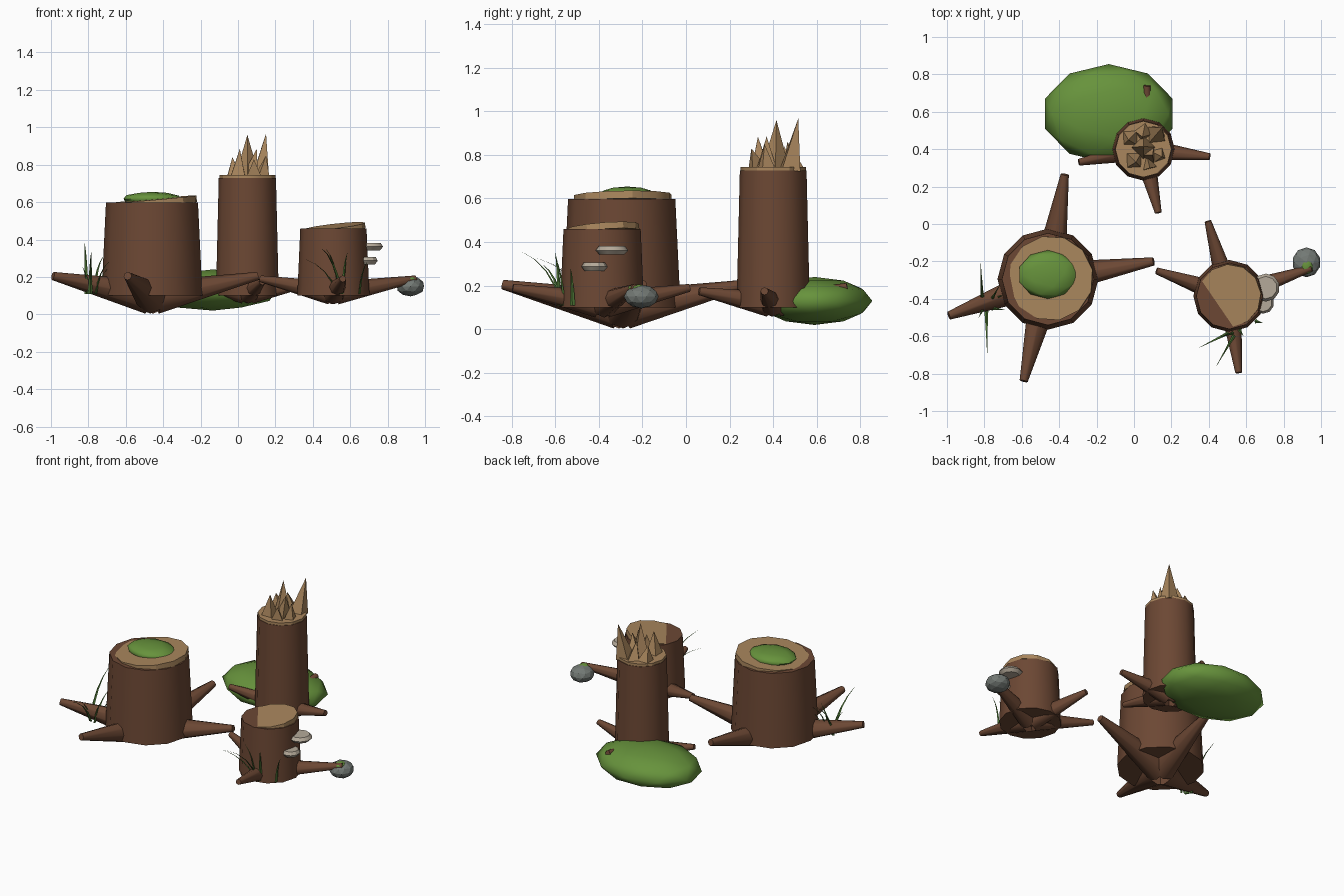
import bpy, bmesh, math
from mathutils import Vector, Matrix

if "Cube" in bpy.data.objects:
    bpy.data.objects.remove(bpy.data.objects["Cube"])


def material(name, r, g, b):
    m = bpy.data.materials.new(name)
    m.diffuse_color = (r, g, b, 1)
    m.use_nodes = True
    m.node_tree.nodes["Principled BSDF"].inputs["Base Color"].default_value = m.diffuse_color
    return m


BARK = material("bark brown", 0.15, 0.064, 0.034)
WOOD = material("cut wood", 0.40, 0.24, 0.11)
MOSS = material("moss green", 0.135, 0.29, 0.045)
ROCK = material("rock grey", 0.17, 0.19, 0.175)
FUNGUS = material("fungus tan", 0.46, 0.40, 0.32)
GRASS = material("grass green", 0.075, 0.18, 0.035)


def finish(name, bm, mat, smooth=None):
    me = bpy.data.meshes.new(name)
    bm.to_mesh(me)
    bm.free()
    me.materials.append(mat)
    ob = bpy.data.objects.new(name, me)
    bpy.context.collection.objects.link(ob)
    if smooth:
        bpy.ops.object.select_all(action='DESELECT')
        ob.select_set(True)
        bpy.context.view_layer.objects.active = ob
        bpy.ops.object.shade_smooth_by_angle(angle=math.radians(smooth))
    return ob


def cone(name, a, b, r1, r2, sides, mat, smooth=None):
    """Tapered cylinder from point a to point b."""
    a, b = Vector(a), Vector(b)
    d = b - a
    bm = bmesh.new()
    bmesh.ops.create_cone(bm, cap_ends=True, segments=sides, radius1=r1, radius2=r2, depth=d.length)
    rot = d.to_track_quat('Z', 'Y').to_matrix().to_4x4()
    bm.transform(Matrix.Translation((a + b) / 2) @ rot)
    return finish(name, bm, mat, smooth)


def blob(name, c, size, mat, level=2, smooth=None):
    bm = bmesh.new()
    bmesh.ops.create_icosphere(bm, subdivisions=level, radius=1)
    bm.transform(Matrix.Translation(c) @ Matrix.Diagonal((*size, 1)))
    return finish(name, bm, mat, smooth)


def stump(name, x, y, r1, r2, top, root_z, root_r, tip_r, tips):
    cone(name + "_trunk", (x, y, 0.1), (x, y, top), r1, r2, 12, BARK, 40)
    for i, t in enumerate(tips):
        out = (Vector((t[0] - x, t[1] - y, 0))).normalized() * 0.02
        cone(f"{name}_root_{i + 1}", (x + out.x, y + out.y, root_z), t, root_r, tip_r, 8, BARK, 50)


def cut_disc(name, c, r, thick, slope, azimuth):
    """Sawn face, rising towards the azimuth; c is the centre of its top."""
    up = Vector((-slope * math.cos(azimuth), -slope * math.sin(azimuth), 1)).normalized()
    c = Vector(c)
    cone(name, c - up * thick, c, r, r, 12, WOOD, 30)


# Wide stump with sawn top and moss
stump("wide_stump", -0.46, -0.295, 0.27, 0.246, 0.597, 0.092, 0.09, 0.022,
      [(-0.99, -0.49, 0.205), (0.105, -0.2, 0.205), (-0.37, 0.265, 0.205), (-0.59, -0.84, 0.205)])
cut_disc("wide_stump_cut", (-0.445, -0.29, 0.616), 0.228, 0.035, 0.09, 0.2)
blob("wide_stump_moss", (-0.46, -0.27, 0.618), (0.16, 0.13, 0.037), MOSS, 2, 60)

# Short stump with slanted cut
stump("short_stump", 0.51, -0.385, 0.193, 0.177, 0.46, 0.115, 0.062, 0.018,
      [(0.12, -0.25, 0.19), (0.395, 0.015, 0.19), (0.56, -0.795, 0.19), (0.95, -0.235, 0.19)])
cut_disc("short_stump_cut", (0.512, -0.383, 0.471), 0.168, 0.03, 0.14, 0.6)

# Tall broken stump
stump("tall_stump", 0.05, 0.4, 0.168, 0.153, 0.728, 0.115, 0.058, 0.018,
      [(0.405, 0.36, 0.175), (-0.295, 0.33, 0.18), (0.13, 0.06, 0.175), (0.07, 0.74, 0.195)])
cut_disc("tall_stump_break", (0.05, 0.4, 0.745), 0.15, 0.03, 0, 0)

# Splinters: base x, y, tip x, y, z, base radius, sides
for i, (bx, by, tx, ty, tz, r, n) in enumerate([
        (0.05, 0.41, 0.05, 0.415, 0.96, 0.065, 4),
        (0.12, 0.48, 0.15, 0.515, 0.967, 0.06, 4),
        (0.0, 0.34, 0.01, 0.33, 0.885, 0.055, 4),
        (-0.02, 0.46, -0.03, 0.45, 0.84, 0.055, 4),
        (0.08, 0.37, 0.10, 0.37, 0.885, 0.055, 3),
        (0.13, 0.37, 0.15, 0.36, 0.85, 0.045, 4),
        (0.08, 0.32, 0.085, 0.30, 0.83, 0.05, 3),
        (0.05, 0.49, 0.045, 0.465, 0.86, 0.05, 4)]):
    cone(f"splinter_{i + 1}", (bx, by, 0.735), (tx, ty, tz), r, 0, n, WOOD)

# Moss mound behind the tall stump
blob("moss_mound", (-0.135, 0.59, 0.13), (0.357, 0.265, 0.11), MOSS, 2, 60)

# Shelf fungi: flared cap over a narrower underside
for name, x, y, z, r in (("upper", 0.705, -0.34, 0.362, 0.075), ("lower", 0.69, -0.42, 0.287, 0.06)):
    cone(f"{name}_fungus_underside", (x, y, z - 0.02), (x, y, z), r * 0.75, r, 10, FUNGUS, 30)
    cone(f"{name}_fungus_cap", (x, y, z), (x, y, z + 0.02), r, r * 0.8, 10, FUNGUS, 30)

# Rock at the end of a root, with a moss patch
blob("rock", (0.922, -0.205, 0.15), (0.076, 0.08, 0.054), ROCK, 2)
blob("rock_moss", (0.925, -0.225, 0.19), (0.032, 0.042, 0.016), MOSS, 2, 60)


def blade(name, base, tip, width):
    """Tapering blade that rises first and then bends to its tip."""
    a, b = Vector(base), Vector(tip)
    mid = Vector((a.x * 0.75 + b.x * 0.25, a.y * 0.75 + b.y * 0.25, a.z * 0.25 + b.z * 0.75))
    flat = Vector((b.x - a.x, b.y - a.y, 0)).normalized()
    side = Vector((-flat.y, flat.x, 0)) * width
    bm = bmesh.new()
    rows = []
    for t in (0, 0.25, 0.5, 0.75, 1):
        p = a * (1 - t) ** 2 + mid * 2 * t * (1 - t) + b * t * t
        w = side * (1 - 0.95 * t)
        n = flat * 0.006 * (1 - 0.9 * t)
        rows.append([bm.verts.new(q) for q in (p - w, p + n, p + w, p - n)])
    for lo, hi in zip(rows, rows[1:]):
        for k in range(4):
            j = (k + 1) % 4
            bm.faces.new((lo[k], lo[j], hi[j], hi[k]))
    bmesh.ops.recalc_face_normals(bm, faces=bm.faces)
    finish(name, bm, GRASS)


# Grass tufts
left_tuft = [((-0.81, -0.42), (-0.82, -0.21, 0.38)), ((-0.79, -0.45), (-0.785, -0.69, 0.33)),
             ((-0.77, -0.42), (-0.72, -0.33, 0.31)), ((-0.76, -0.45), (-0.69, -0.46, 0.28)),
             ((-0.80, -0.44), (-0.83, -0.50, 0.25)), ((-0.75, -0.40), (-0.70, -0.38, 0.24))]
right_tuft = [((0.55, -0.57), (0.44, -0.76, 0.36)), ((0.53, -0.57), (0.35, -0.66, 0.30)),
              ((0.56, -0.56), (0.585, -0.60, 0.33)), ((0.65, -0.52), (0.69, -0.53, 0.28)),
              ((0.54, -0.58), (0.47, -0.60, 0.35))]
for label, tuft in (("left", left_tuft), ("right", right_tuft)):
    for i, (base, tip) in enumerate(tuft):
        blade(f"{label}_grass_blade_{i + 1}", (*base, 0.11), tip, 0.012)
